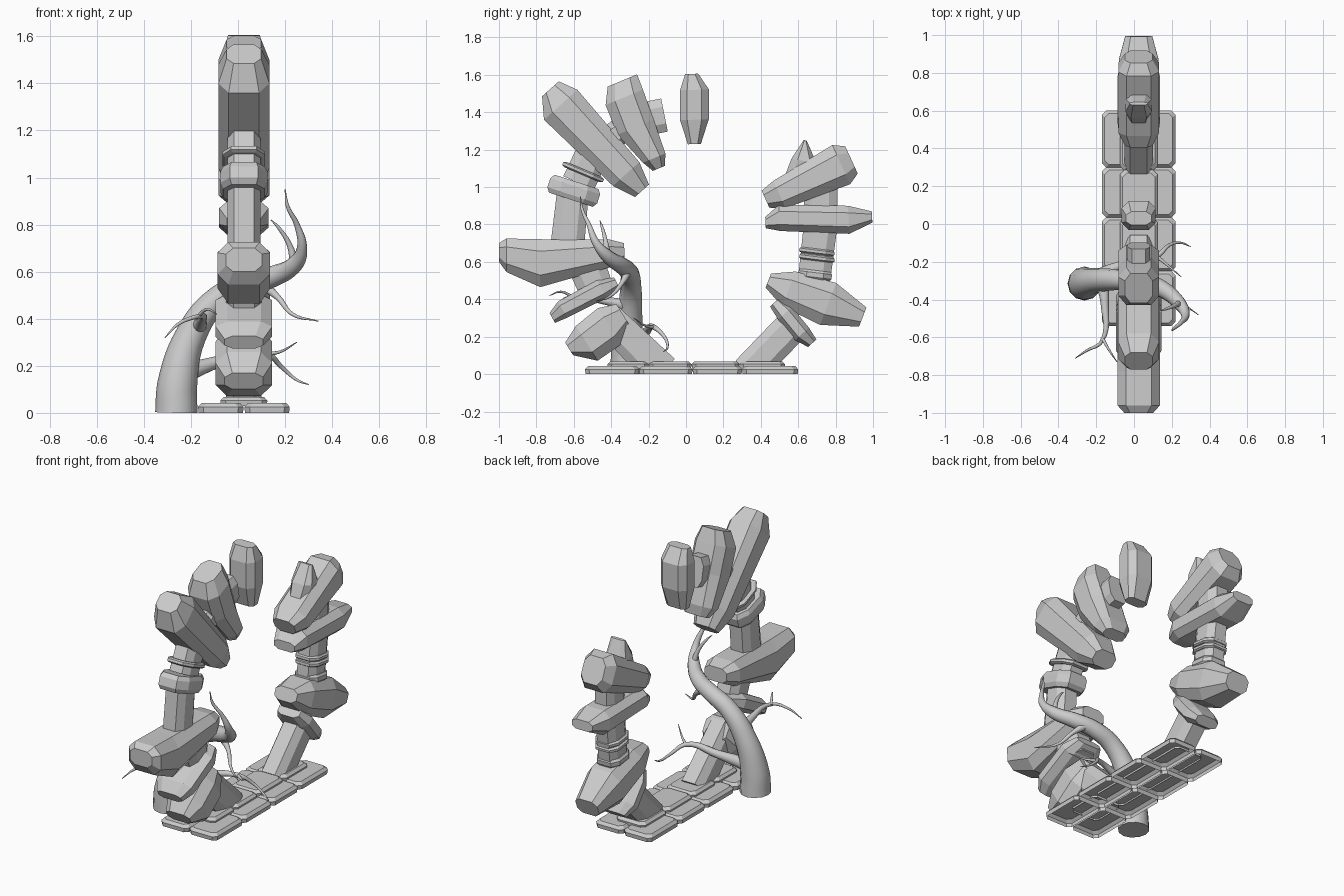
import bpy, bmesh, math
from mathutils import Vector

if "Cube" in bpy.data.objects:
    bpy.data.objects.remove(bpy.data.objects["Cube"])

CX = 0.025  # the ring of stones lies in the plane x = CX


def finish(name, bm):
    bmesh.ops.recalc_face_normals(bm, faces=bm.faces)
    me = bpy.data.meshes.new(name)
    bm.to_mesh(me)
    bm.free()
    ob = bpy.data.objects.new(name, me)
    bpy.context.collection.objects.link(ob)
    return ob


def stone(name, hx, stations, taper=0.68):
    """Loft chamfered sections through (y, z, half height) stations."""
    a, b = stations[0], stations[-1]
    d = Vector((0, b[0] - a[0], b[1] - a[1])).normalized()
    side = Vector((0, -d.z, d.y))
    bm = bmesh.new()
    rings = []
    for i, (y, z, r) in enumerate(stations):
        w = hx * (taper if i in (0, len(stations) - 1) else 1)
        sec = [(w, -.5*r), (w, .5*r), (.6*w, r), (-.6*w, r),
               (-w, .5*r), (-w, -.5*r), (-.6*w, -r), (.6*w, -r)]
        rings.append([bm.verts.new(Vector((CX + u, y, z)) + side * v) for u, v in sec])
    for p, q in zip(rings, rings[1:]):
        for k in range(8):
            bm.faces.new((p[k], p[(k+1) % 8], q[(k+1) % 8], q[k]))
    bm.faces.new(rings[0])
    bm.faces.new(rings[-1])
    # feet are trimmed where they meet the paving
    geom = bm.verts[:] + bm.edges[:] + bm.faces[:]
    bmesh.ops.bisect_plane(bm, geom=geom, plane_co=(0, 0, .055), plane_no=(0, 0, 1), clear_inner=True)
    return finish(name, bm)


def band(name, y, z, r, hx, thick, ang):
    """Thin collar around a column; ang is the column lean from +y."""
    c, s = math.cos(math.radians(ang)) * thick / 2, math.sin(math.radians(ang)) * thick / 2
    stone(name, hx, [(y-c, z-s, r*.88), (y-.5*c, z-.5*s, r), (y+.5*c, z+.5*s, r),
                     (y+c, z+s, r*.88)], .88)


def tile(name, x0, x1, y0, y1, z0, z1, k=.022):
    """Paving stone with cut corners, sloped rim and open underside."""
    bm = bmesh.new()
    rings = []
    for z, g in ((z0, .003), (z0 + .6*(z1-z0), 0), (z1, .015)):
        a, b, c, d = x0+g, x1-g, y0+g, y1-g
        pts = [(a+k, c), (b-k, c), (b, c+k), (b, d-k), (b-k, d), (a+k, d), (a, d-k), (a, c+k)]
        rings.append([bm.verts.new((x, y, z)) for x, y in pts])
    for p, q in zip(rings, rings[1:]):
        for i in range(8):
            bm.faces.new((p[i], p[(i+1) % 8], q[(i+1) % 8], q[i]))
    bm.faces.new(rings[-1])
    finish(name, bm)


def limb(name, pts):
    """Smooth round branch through (x, y, z, radius) points."""
    cu = bpy.data.curves.new(name, 'CURVE')
    cu.dimensions = '3D'
    cu.bevel_depth = 1
    cu.bevel_resolution = 4
    cu.resolution_u = 6
    cu.use_fill_caps = True
    sp = cu.splines.new('BEZIER')
    sp.bezier_points.add(len(pts) - 1)
    for p, (x, y, z, r) in zip(sp.bezier_points, pts):
        p.co = (x, y, z)
        p.radius = r
        p.handle_left_type = p.handle_right_type = 'AUTO'
    ob = bpy.data.objects.new(name, cu)
    bpy.context.collection.objects.link(ob)
    bpy.ops.object.select_all(action='DESELECT')
    ob.select_set(True)
    bpy.context.view_layer.objects.active = ob
    bpy.ops.object.convert(target='MESH')
    ob = bpy.context.view_layer.objects.active
    for v in ob.data.vertices:
        v.co.z = max(v.co.z, 0)
    bpy.ops.object.shade_smooth_by_angle(angle=math.radians(50))


# Paved base: two lower columns and a raised middle row
rows = [-.54, -.25, .035, .30, .60]
for i, (y0, y1) in enumerate(zip(rows, rows[1:])):
    tile(f"paving_left_{i}", -.17, .024, y0, y1, 0, .042)
    tile(f"paving_right_{i}", .027, .22, y0, y1, 0, .042)
upper = [-.42, -.2, .03, .285, .53]
for i, (y0, y1) in enumerate(zip(upper, upper[1:])):
    tile(f"paving_middle_{i}", -.075, .125, y0, y1, .03, .068)

# Front half of the ring, from the ground up
stone("front_foot_column", .075, [(-.13, .01, .10), (-.42, .30, .085)], 1)
stone("front_foot_rock", .12, [(-.625, .135, .04), (-.53, .165, .11), (-.41, .255, .115), (-.335, .315, .07)])
stone("front_tilted_slab", .12, [(-.715, .30, .03), (-.66, .345, .05), (-.45, .455, .055), (-.37, .49, .03)])
stone("front_lower_neck", .075, [(-.46, .40, .09), (-.53, .58, .10)], 1)
stone("front_wide_rock", .112, [(-1, .65, .05), (-.96, .635, .09), (-.78, .593, .128),
                               (-.41, .645, .075), (-.33, .655, .045)])
stone("front_column", .07, [(-.635, .68, .09), (-.605, .97, .085)], 1)
band("front_column_collar", -.60, .98, .14, .10, .10, 72)
band("front_column_ring", -.55, 1.08, .118, .09, .03, 67)
stone("front_upper_neck", .07, [(-.575, 1.02, .09), (-.47, 1.24, .09)], 1)
stone("front_top_rock", .108, [(-.725, 1.525, .06), (-.67, 1.44, .12), (-.32, 1.07, .095), (-.235, .98, .05)])
stone("top_link_block", .07, [(-.46, 1.22, .07), (-.27, 1.36, .07)], 1)
stone("second_top_rock", .108, [(-.34, 1.57, .085), (-.33, 1.48, .108), (-.27, 1.32, .105),
                               (-.17, 1.155, .065), (-.145, 1.10, .035)])
stone("top_stub", .07, [(-.24, 1.36, .09), (-.115, 1.385, .09)], .85)
stone("floating_top_rock", .09, [(.03, 1.605, .035), (.045, 1.52, .077), (.045, 1.36, .077), (.045, 1.23, .035)], .75)

# Back half of the ring, from the ground up
stone("back_foot_column", .075, [(.33, .01, .09), (.59, .28, .09)], 1)
stone("back_tilted_slab", .11, [(.475, .385, .035), (.53, .325, .05), (.62, .215, .05), (.675, .165, .03)])
stone("back_wide_rock", .112, [(.44, .50, .04), (.55, .455, .10), (.76, .375, .12), (.945, .305, .055)])
stone("back_column", .065, [(.675, .42, .085), (.72, .80, .09)], 1)
band("back_column_base", .69, .53, .09, .08, .05, 83)
for z in (.62, .655):
    band("back_column_ring", .70, z, .095, .08, .03, 83)
stone("back_flat_rock", .105, [(.425, .81, .03), (.5, .835, .07), (.87, .825, .075), (.995, .84, .03)])
stone("back_upper_neck", .065, [(.72, .84, .09), (.72, 1.0, .09)], 1)
stone("back_top_rock", .108, [(.425, .935, .05), (.5, .96, .08), (.83, 1.12, .115), (.885, 1.145, .08)])
stone("back_spike", .07, [(.60, 1.0, .09), (.63, 1.14, .068), (.637, 1.25, .008)])

# Twisting dead tree
limb("tree_trunk", [(-.262, -.315, 0, .09), (-.258, -.315, .12, .085), (-.20, -.30, .33, .066),
                    (-.09, -.295, .48, .055), (.04, -.305, .545, .05), (.15, -.345, .58, .045),
                    (.24, -.42, .63, .036), (.272, -.48, .70, .022), (.25, -.52, .80, .012),
                    (.21, -.555, .88, .008), (.2, -.565, .95, .002)])
limb("tree_upper_branch", [(.24, -.42, .63, .02), (.22, -.43, .71, .012), (.17, -.45, .79, .007), (.14, -.46, .82, .002)])
limb("tree_left_branch", [(-.17, -.30, .36, .035), (-.155, -.42, .39, .022), (-.17, -.62, .41, .01),
                          (-.25, -.67, .38, .007), (-.31, -.71, .32, .002)])
limb("tree_left_twig", [(-.17, -.60, .41, .009), (-.13, -.67, .44, .006), (-.09, -.73, .42, .002)])
limb("tree_right_branch", [(.10, -.31, .55, .025), (.17, -.34, .49, .013), (.23, -.40, .42, .008), (.34, -.48, .39, .002)])
limb("tree_low_branch", [(-.22, -.29, .17, .04), (-.07, -.22, .22, .024), (.12, -.17, .25, .014),
                         (.19, -.11, .19, .009), (.25, -.10, .14, .006), (.30, -.12, .12, .002)])
limb("tree_low_twig", [(.12, -.17, .25, .01), (.18, -.22, .26, .006), (.25, -.28, .30, .002)])
